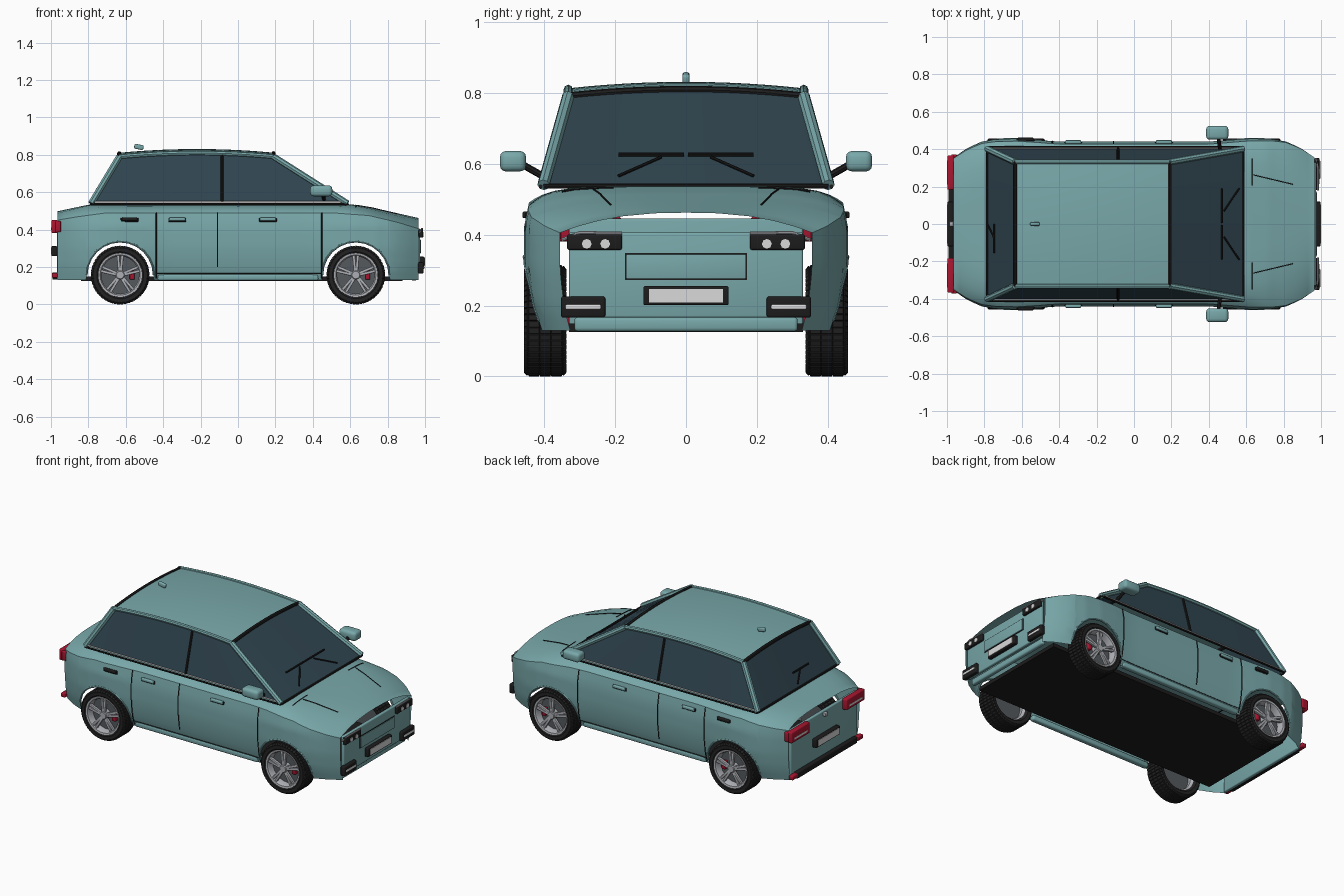
import bpy, bmesh, math
from mathutils import Vector, Matrix

cube = bpy.data.objects.get("Cube")
if cube:
    bpy.data.objects.remove(cube)


def material(name, *rgb):
    m = bpy.data.materials.new(name)
    m.use_nodes = True
    m.diffuse_color = (*rgb, 1)
    m.node_tree.nodes["Principled BSDF"].inputs["Base Color"].default_value = (*rgb, 1)
    return m


PAINT = material("teal paint", .19, .39, .40)
GLASS = material("dark glass", .03, .06, .08)
BLACK = material("black trim", .012, .012, .012)
RUBBER = material("tyre rubber", .016, .016, .017)
SILVER = material("silver", .42, .43, .46)
DARK = material("dark metal", .09, .1, .11)
RED = material("red lens", .4, .008, .03)
LENS = material("light lens", .7, .7, .7)


def finish(name, bm, mat):
    me = bpy.data.meshes.new(name)
    bm.to_mesh(me)
    bm.free()
    me.materials.append(mat)
    ob = bpy.data.objects.new(name, me)
    bpy.context.collection.objects.link(ob)
    return ob


def box(name, loc, size, mat, bevel=0, rot=None):
    bm = bmesh.new()
    bmesh.ops.create_cube(bm, size=1)
    bmesh.ops.scale(bm, vec=size, verts=bm.verts)
    if bevel:
        bmesh.ops.bevel(bm, geom=bm.edges[:], offset=bevel, segments=3, profile=.5, affect='EDGES')
    if rot:
        bmesh.ops.transform(bm, matrix=Matrix.Rotation(rot[0], 4, rot[1]), verts=bm.verts)
    bmesh.ops.translate(bm, vec=loc, verts=bm.verts)
    return finish(name, bm, mat)


def grid(name, rows, mat, thick=0):
    bm = bmesh.new()
    vs = [[bm.verts.new(p) for p in r] for r in rows]
    for a, b in zip(vs, vs[1:]):
        for i in range(len(a) - 1):
            bm.faces.new((a[i], a[i + 1], b[i + 1], b[i]))
    if thick:
        bmesh.ops.solidify(bm, geom=bm.faces[:], thickness=thick)
    return finish(name, bm, mat)


def tube(name, pts, r, mat):
    cu = bpy.data.curves.new(name, 'CURVE')
    cu.dimensions = '3D'
    cu.bevel_depth, cu.bevel_resolution, cu.use_fill_caps = r, 2, True
    sp = cu.splines.new('POLY')
    sp.points.add(len(pts) - 1)
    for p, q in zip(sp.points, pts):
        p.co = (*q, 1)
    tmp = bpy.data.objects.new(name + "_path", cu)
    bpy.context.collection.objects.link(tmp)
    me = bpy.data.meshes.new_from_object(tmp.evaluated_get(bpy.context.evaluated_depsgraph_get()))
    bpy.data.objects.remove(tmp)
    me.name = name
    me.materials.clear()
    me.materials.append(mat)
    ob = bpy.data.objects.new(name, me)
    bpy.context.collection.objects.link(ob)
    return ob


def lathe(name, profile, segs, mat, loc, side, tread=False):
    # Profile of (radius, outward offset) turned about the axle
    bm = bmesh.new()
    rings = [[bm.verts.new((r * math.cos(k * math.tau / segs), y * side, r * math.sin(k * math.tau / segs)))
              for k in range(segs)] for r, y in profile]
    blocks = []
    for j, (a, b) in enumerate(zip(rings, rings[1:])):
        for k in range(segs):
            n = (k + 1) % segs
            f = bm.faces.new((a[k], a[n], b[n], b[k]))
            if tread and min(profile[j][0], profile[j + 1][0]) > .14:
                blocks.append(f)
    bmesh.ops.recalc_face_normals(bm, faces=bm.faces[:])
    if blocks:
        bmesh.ops.inset_individual(bm, faces=blocks, thickness=.0025, depth=.004)
    bmesh.ops.translate(bm, vec=loc, verts=bm.verts)
    return finish(name, bm, mat)


def interp(x, table):
    for (a, va), (b, vb) in zip(table, table[1:]):
        if x <= b:
            return va + (vb - va) * max(0, (x - a) / (b - a))
    return table[-1][1]


# Body shape: plan width, shoulder height, centre height, roundness and side section
AXLE, HUB, ARCH = .63, .157, .18
WIDTH = [(.4, .44), (.52, .45), (.63, .457), (.74, .453), (.82, .44), (.9, .4), (.965, .355)]
SHOULDER = [(-.97, .45), (-.85, .47), (-.7, .49), (.5, .49), (.7, .475), (.85, .44), (.965, .405)]
CENTRE = [(-.965, .498), (-.9, .512), (-.8, .533), (0, .538), (.6, .536), (.72, .518), (.85, .488), (.965, .462)]
ROUND = [(-.965, 4), (-.75, 8), (.55, 8), (.75, 4), (.965, 2.5)]
SECTION = [(.13, .92), (.2, .97), (.3, 1), (.42, 1), (.5, .965)]


def side_y(x, z):
    return interp(abs(x), WIDTH) * interp(z, SECTION)


def top_z(x, y):
    s = interp(x, SHOULDER)
    u = min(1, abs(y) / side_y(x, s))
    return s + (interp(x, CENTRE) - s) * (1 - u ** interp(x, ROUND))


def half_section(x):
    d, s = abs(abs(x) - AXLE), interp(x, SHOULDER)
    low = HUB + math.sqrt(max(0, ARCH ** 2 - d * d)) if d <= ARCH + 1e-5 else .13
    pts = [(x, side_y(x, low + (s - low) * k / 9), low + (s - low) * k / 9) for k in range(10)]
    for u in (.985, .96, .92, .85, .7, .5, .25, 0):
        y = u * side_y(x, s)
        pts.append((x, y, top_z(x, y)))
    return pts


xs = [-.965, -.93, -.9, -.86, .86, .9, .93, .965] + [k * .44 / 8 for k in range(-8, 9)]
for c in (-AXLE, AXLE):
    xs += [c - ARCH - .002, c + ARCH + .002] + [c + ARCH * math.cos(math.pi * k / 24) for k in range(25)]
rows = []
for x in sorted(xs):
    h = half_section(x)
    rows.append(h + [(a, -b, c) for a, b, c in h[-2::-1]])
grid("body_shell", rows, PAINT, .006)
box("floor_pan", (.02, 0, .138), (1.72, .66, .024), BLACK)


# Cabin: roof, glass and pillars
def roof_z(x, y):
    return .79 + .02 * (1 - ((x + .22) / .415) ** 2) + .018 * (1 - (y / .33) ** 2)


FR, RR, FB, RB, RW, BW = .19, -.635, .585, -.785, .332, .402
steps = [k / 12 for k in range(13)]
mix = lambda a, b, t: a + (b - a) * t
grid("roof", [[(mix(RR, FR, t), mix(-RW, RW, v), roof_z(mix(RR, FR, t), mix(-RW, RW, v)) + .003)
               for v in steps] for t in steps], PAINT, .006)
for name, top, base in (("windshield", FR, FB), ("rear_window", RR, RB)):
    edge = [(top, mix(-RW, RW, v), roof_z(top, mix(-RW, RW, v))) for v in steps]
    sill = [(base, mix(-BW, BW, v), .537) for v in steps]
    grid(name, [sill, edge], GLASS)
    tube(name + "_top_seal", edge, .011, BLACK)
    tube(name + "_bottom_seal", sill, .007, BLACK)
for s, tag in ((1, "left"), (-1, "right")):
    rail = [(mix(RR, FR, t), s * RW, roof_z(mix(RR, FR, t), RW)) for t in steps]
    sill = [(mix(RB, FB, t), s * BW, .548) for t in steps]
    grid(tag + "_side_glass", [sill, rail], GLASS)
    tube(tag + "_roof_rail", rail, .013, PAINT)
    tube(tag + "_window_trim", [(x, y + s * .004, z) for x, y, z in sill], .004, LENS)
    tube(tag + "_belt_seal", [(x, y + s * .008, z - .012) for x, y, z in sill], .006, BLACK)
    tube(tag + "_front_pillar", [(FB, s * BW, .54), rail[-1]], .017, PAINT)
    tube(tag + "_rear_pillar", [(RB, s * BW, .54), rail[0]], .018, PAINT)
    tube(tag + "_centre_pillar", [(-.085, s * (BW + .001), .55), (-.085, s * RW, roof_z(-.085, RW))], .008, BLACK)

    # Door seams, handles, sills and arch lips
    def on_side(x, z, out=.001):
        return (x, s * (side_y(x, z) + out), z)

    for i, (x, low) in enumerate(((-.437, .14), (-.11, .2), (.448, .14))):
        tube(f"{tag}_door_seam_{i}", [on_side(x, mix(low, .49, t)) for t in steps], .003, BLACK)
    tube(tag + "_door_bottom_seam", [on_side(mix(-.437, .448, t), .165) for t in steps], .0018, BLACK)
    for x, mat in ((-.325, PAINT), (.16, PAINT), (-.58, BLACK)):
        box(tag + "_handle", on_side(x, .456, .006), (.085, .018, .018), mat, .005)
        box(tag + "_handle_recess", on_side(x, .452, -.002), (.095, .014, .022), BLACK, .004)
    box(tag + "_sill", (0, s * .4, .145), (.86, .035, .034), PAINT, .01)
    for c, end in ((AXLE, "front"), (-AXLE, "rear")):
        arc = [(c + ARCH * math.cos(a * math.pi), HUB + ARCH * math.sin(a * math.pi)) for a in steps]
        tube(f"{tag}_{end}_arch_lip", [on_side(x, z, -.002) for x, z in arc], .006, PAINT)

        # Wheel: tyre, rim, spokes, brake
        hub = Vector((c, s * .397, HUB))
        w = f"{tag}_{end}_"
        lathe(w + "tyre", [(.112, -.045), (.125, -.057), (.142, -.058), (.153, -.048), (.153, -.016), (.153, .016),
                           (.153, .048), (.142, .058), (.125, .06), (.112, .052)], 52, RUBBER, hub, s, True)
        lathe(w + "rim", [(.112, -.045), (.1, -.03), (.1, .045), (.107, .056), (.117, .058), (.119, .05)],
              48, SILVER, hub, s)
        lathe(w + "brake_disc", [(.0, .012), (.102, .012), (.102, -.01), (0, -.01)], 40, DARK, hub, s)
        lathe(w + "hub_cap", [(0, .056), (.02, .056), (.027, .048), (.027, .01)], 20, SILVER, hub, s)
        for k in range(5):
            a = math.pi / 2 + k * math.tau / 5
            for off in (-.13, .13):
                d = Vector((math.cos(a + off), 0, math.sin(a + off)))
                box(w + "spoke", hub + d * .06 + Vector((0, s * .044, 0)), (.092, .016, .015), SILVER, .003,
                    (-a - off * .6, 'Y'))
        box(w + "caliper", hub + Vector((.064, s * .025, 0)), (.026, .03, .05), RED, .006)

    # Mirror
    box(tag + "_mirror", (.445, s * .488, .607), (.118, .074, .058), PAINT, .018)
    tube(tag + "_mirror_arm", [(.46, s * .395, .56), (.452, s * .46, .597)], .01, BLACK)

    # Front lamps, fog lamps and tail lamps
    box(tag + "_headlight", (.978, s * .258, .379), (.024, .155, .044), BLACK, .006)
    tube(tag + "_headlight_brow", [(.984, s * .18, .404), (.984, s * .3, .405), (.972, s * .35, .385)], .005, SILVER)
    for y in (.228, .28):
        tube(tag + "_lamp", [(.975, s * y, .374), (.993, s * y, .374)], .014, LENS)
    box(tag + "_fog_housing", (.978, s * .29, .196), (.03, .125, .06), BLACK, .007)
    box(tag + "_fog_lamp", (.99, s * .29, .196), (.012, .1, .014), LENS, .004)
    box(tag + "_tail_light", (-.98, s * .275, .416), (.036, .185, .07), RED, .008)
    box(tag + "_tail_light_wrap", (-.962, s * .362, .416), (.03, .02, .06), RED, .006)
    box(tag + "_tail_light_strip", (-.9975, s * .275, .405), (.004, .13, .012), LENS)
    box(tag + "_rear_reflector", (-.98, s * .325, .155), (.03, .055, .026), RED, .005)

    # Wipers and bonnet creases
    glass_pt = lambda y, z: (mix(FB, FR, (z - .537) / .26) + .012, y, z + .006)
    tube(tag + "_wiper_blade", [glass_pt(s * .005, .62), glass_pt(s * .19, .62)], .005, BLACK)
    tube(tag + "_wiper_arm", [glass_pt(s * .19, .56), glass_pt(s * .07, .613)], .0045, BLACK)
    for i, (p, q) in enumerate((((.63, .205), (.63, .35)), ((.64, .262), (.85, .212)))):
        pts = [(mix(p[0], q[0], t), s * mix(p[1], q[1], t)) for t in steps]
        tube(f"{tag}_bonnet_crease_{i}", [(x, y, top_z(x, y) + .001) for x, y in pts], .0025, BLACK)

# Front panel
box("front_panel", (.962, 0, .286), (.022, .66, .24), PAINT, .006)
box("front_lip", (.94, 0, .147), (.03, .63, .04), PAINT, .01)
box("grille_frame", (.973, 0, .31), (.006, .345, .076), BLACK)
box("grille_panel", (.975, 0, .31), (.008, .337, .068), PAINT, .002)

# Rear panel
box("rear_panel", (-.957, 0, .288), (.022, .66, .314), PAINT, .006)
box("rear_bumper_strip", (-.978, 0, .152), (.03, .6, .04), BLACK, .008)
box("rear_badge", (-.972, 0, .425), (.03, .026, .022), SILVER, .004)

# Number plates
for s, end, z in ((1, "front", .228), (-1, "rear", .285)):
    box(end + "_plate_frame", (s * .982, 0, z), (.03, .24, .054), BLACK, .005)
    box(end + "_plate", (s * .9975, 0, z), (.005, .21, .038), LENS)

# Rear wiper and aerial
rear_pt = lambda y, z: (mix(RB, RR, (z - .537) / .26) - .012, y, z + .005)
tube("rear_wiper_blade", [rear_pt(0, .62), rear_pt(-.155, .62)], .005, BLACK)
tube("rear_wiper_arm", [rear_pt(.0, .56), rear_pt(-.07, .617)], .0045, BLACK)
box("aerial", (-.53, 0, .842), (.05, .02, .026), PAINT, .007, (.2, 'Y'))

# Smooth curved surfaces, keep edges crisp
bpy.ops.object.select_all(action='DESELECT')
for ob in bpy.context.collection.objects:
    if ob.type == 'MESH':
        ob.select_set(True)
        bpy.context.view_layer.objects.active = ob
bpy.ops.object.shade_smooth_by_angle(angle=math.radians(35))
